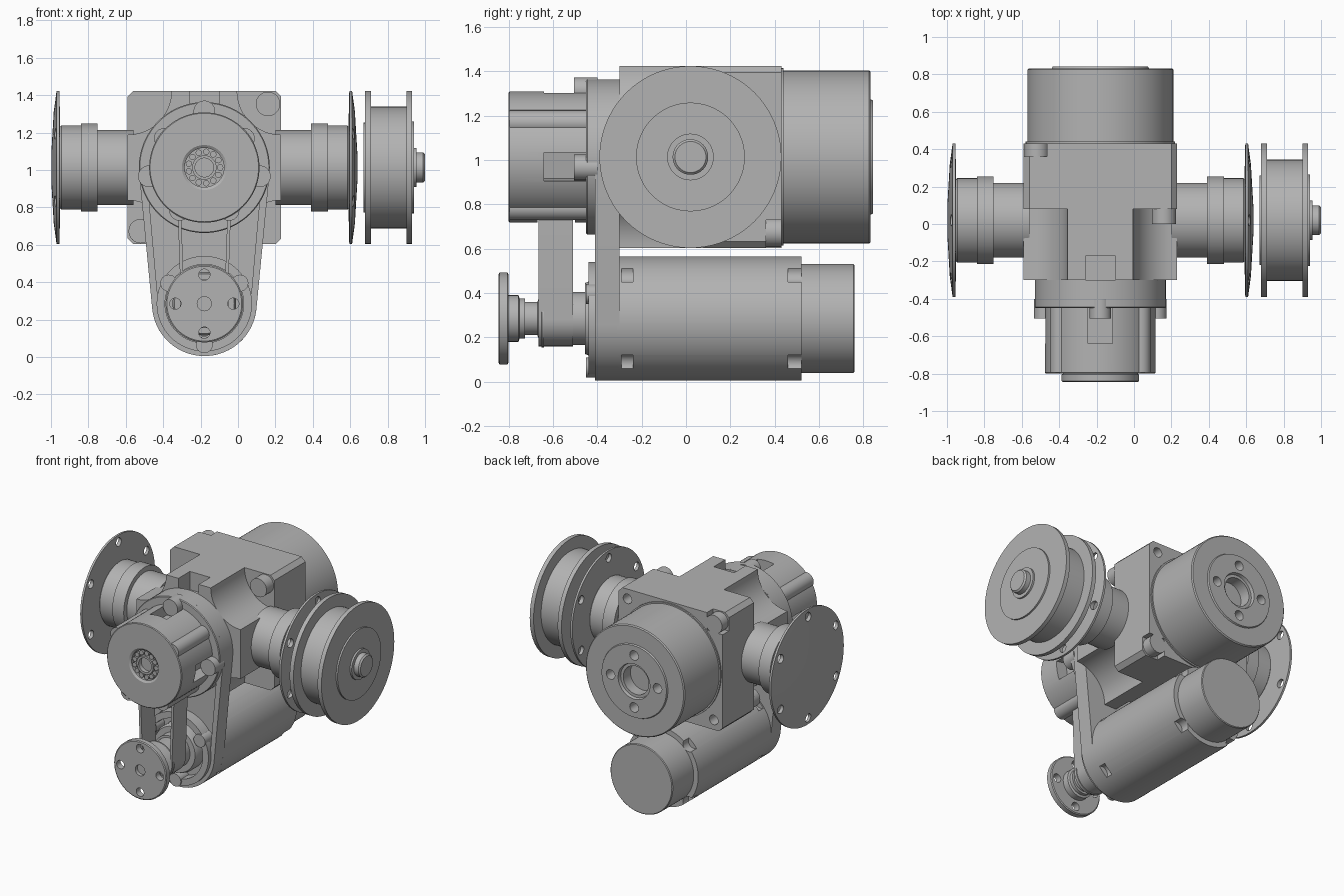
import bpy, bmesh, math
from math import sin, cos, pi, radians
from mathutils import Vector

if "Cube" in bpy.data.objects:
    bpy.data.objects.remove(bpy.data.objects["Cube"])

grey = bpy.data.materials.new("machined grey")
grey.use_nodes = True
COLOUR = (0.45, 0.45, 0.45, 1)
grey.diffuse_color = COLOUR
grey.node_tree.nodes["Principled BSDF"].inputs["Base Color"].default_value = COLOUR

CX, CZ, CY = -0.18, 1.013, 0.02     # main axis x and z, cross axis y
LZ = 0.285                          # lower motor axis height


def finish(name, bm):
    bmesh.ops.recalc_face_normals(bm, faces=bm.faces[:])
    me = bpy.data.meshes.new(name)
    bm.to_mesh(me)
    bm.free()
    me.materials.append(grey)
    ob = bpy.data.objects.new(name, me)
    bpy.context.collection.objects.link(ob)
    return ob


def loft(name, rings, closed=False):
    """Skin rings of points; cap the ends unless the loop closes."""
    bm = bmesh.new()
    vs = [[bm.verts.new(p) for p in ring] for ring in rings]
    pairs = list(zip(vs, vs[1:])) + ([(vs[-1], vs[0])] if closed else [])
    for a, b in pairs:
        for i in range(len(a)):
            j = (i + 1) % len(a)
            bm.faces.new((a[i], a[j], b[j], b[i]))
    if not closed:
        bm.faces.new(vs[0])
        bm.faces.new(vs[-1])
    return finish(name, bm)


def turn(name, axis, centre, profile, n=64, closed=False):
    """Turned part: profile of (position, radius) along the x or y axis."""
    a, b = centre
    rings = []
    for t, r in profile:
        pts = [(a + r * cos(2 * pi * i / n), b + r * sin(2 * pi * i / n)) for i in range(n)]
        rings.append([(t, p, q) if axis == "x" else (p, t, q) for p, q in pts])
    return loft(name, rings, closed)


def rod(name, axis, centre, t0, t1, r, n=24):
    return turn(name, axis, centre, [(t0, r), (t1, r)], n)


def box(name, x0, x1, y0, y1, z0, z1):
    return loft(name, [[(x0, y, z0), (x1, y, z0), (x1, y, z1), (x0, y, z1)] for y in (y0, y1)])


def teardrop(top, low, y):
    """Outline around a circle on the main axis and one on the lower axis."""
    a = math.asin((low - top) / (CZ - LZ))
    pts = []
    for r, z, s, e in ((top, CZ, a, pi - a), (low, LZ, pi - a, 2 * pi + a)):
        for i in range(33):
            t = s + (e - s) * i / 32
            pts.append((CX + r * cos(t), y, z + r * sin(t)))
    return pts


def cut(ob, cutters):
    for c in cutters:
        m = ob.modifiers.new("cut", "BOOLEAN")
        m.object, m.operation, m.solver = c, "DIFFERENCE", "EXACT"
    dg = bpy.context.evaluated_depsgraph_get()
    me = bpy.data.meshes.new_from_object(ob.evaluated_get(dg))
    ob.modifiers.clear()
    ob.data = me
    for c in cutters:
        bpy.data.objects.remove(c)
    return ob


def around(centre, r, n, start=0):
    return [(centre[0] + r * cos(radians(start) + 2 * pi * i / n),
             centre[1] + r * sin(radians(start) + 2 * pi * i / n)) for i in range(n)]


main, low, cross = (CX, CZ), (CX, LZ), (CY, CZ)

# Gear housing block with chamfered corners
h, c = 0.41, 0.03
outline = [(h, c - h), (h, h - c), (h - c, h), (c - h, h), (-h, h - c), (-h, c - h), (c - h, -h), (h - c, -h)]
block = loft("gear_housing", [[(CX + x, y, CZ + z) for x, z in outline] for y in (-0.3, 0.43)])
cutters = []
for sz in (1, -1):
    for sx in (1, -1):
        # scooped front corners
        cutters.append(rod("scoop", "y", (CX + sx * h, CZ + sz * h), -0.4, 0.08, 0.235, 48))
        if sx == sz:
            cutters.append(rod("hole", "y", (CX + sx * 0.34, CZ + sz * 0.34), 0.3, 0.5, 0.034))
    # front slot, top and bottom
    z = CZ + sz * h
    cutters.append(box("slot", CX - 0.08, CX + 0.08, -0.4, -0.17, z - 0.13, z + 0.13))
    # rear corner notch
    x = CX - sz * h
    cutters.append(box("notch", x - 0.125, x + 0.125, 0.36, 0.5, z - 0.125, z + 0.125))
cut(block, cutters)
for sz, label in ((1, "top"), (-1, "bottom")):
    rod("front_lug_" + label, "y", (CX + sz * 0.34, CZ + sz * 0.34), 0.0, 0.1, 0.065, 32)
    rod("rear_lug_" + label, "y", (CX - sz * 0.34, CZ + sz * 0.34), 0.34, 0.43, 0.065, 32)

# Large rear drum with bore and screw holes
drum = turn("rear_drum", "y", main, [(0.4, 0.4), (0.44, 0.4), (0.44, 0.39), (0.825, 0.39), (0.832, 0.383),
            (0.832, 0.26), (0.842, 0.255), (0.842, 0.125), (0.82, 0.12), (0.82, 0.1), (0.74, 0.1)], 96)
cut(drum, [rod("hole", "y", p, 0.76, 0.9, 0.034) for p in around(main, 0.185, 4, 90)])

# Output tubes and flanges on both sides
for s, label in ((1, "left"), (-1, "right")):
    def at(d):
        return CX + s * d
    turn(label + "_output_tube", "x", cross, [(at(t), r) for t, r in (
        (0.38, 0.2), (0.57, 0.2), (0.57, 0.235), (0.66, 0.235), (0.66, 0.225), (0.765, 0.225), (0.78, 0.21))])
    flange = turn(label + "_flange", "x", cross, [(at(t), r) for t, r in (
        (0.77, 0.2), (0.775, 0.41), (0.79, 0.41), (0.805, 0.3), (0.818, 0.08))], 80)
    cut(flange, [rod("hole", "x", p, at(0.7), at(0.9), 0.03) for p in around(cross, 0.36, 6, 90)])

# Separate outer pulley
turn("outer_pulley", "x", cross, [
    (0.67, 0.24), (0.68, 0.24), (0.68, 0.41), (0.71, 0.41), (0.71, 0.325), (0.9, 0.325), (0.9, 0.41),
    (0.93, 0.41), (0.93, 0.245), (0.942, 0.245), (0.942, 0.105), (0.955, 0.105), (0.955, 0.08),
    (0.99, 0.08), (1.0, 0.07)], 80)

# Carrier arm joining the two axes, with a sunken face
arm = loft("carrier_arm", [teardrop(0.35, 0.28, y) for y in (-0.41, -0.3)])
cut(arm, [loft("recess", [teardrop(0.31, 0.245, y) for y in (-0.5, -0.36)])])
turn("arm_collar", "y", main, [(-0.45, 0.345), (-0.445, 0.35), (-0.31, 0.35)], 80)
turn("motor_ring", "y", low, [(-0.44, 0.255), (-0.34, 0.255), (-0.34, 0.21), (-0.44, 0.21)], closed=True)
for i, p in enumerate(around(low, 0.22, 3, 30)):
    rod("motor_screw_%d" % i, "y", p, -0.45, -0.35, 0.045)

# Front gearbox with windows and a bearing seat
gearbox = turn("front_gearbox", "y", main, [(-0.35, 0.295), (-0.795, 0.295), (-0.8, 0.29), (-0.8, 0.12), (-0.79, 0.105),
               (-0.765, 0.105), (-0.765, 0.065), (-0.79, 0.065), (-0.79, 0.05), (-0.76, 0.05)], 80)
angles = (90, -9, 189)
cutters = []
for d in angles:
    w = box("window", -0.065, 0.065, -0.64, -0.45, 0.21, 0.45)
    w.rotation_euler.y = radians(90 - d)
    w.location = (CX, 0, CZ)
    cutters.append(w)
# belt opening underneath
cutters.append(box("opening", CX - 0.17, CX + 0.17, -0.67, -0.5, 0.6, 0.93))
bpy.context.view_layer.update()
cut(gearbox, cutters)
for d in angles:
    p = around(main, 0.3, 1, d)[0]
    rod("gearbox_screw_%d" % d, "y", p, -0.505, -0.4, 0.058)
for d in (36, 144, 240, 300):
    rod("gearbox_rib_%d" % d, "y", around(main, 0.265, 1, d)[0], -0.795, -0.4, 0.055)
for i, p in enumerate(around(main, 0.085, 13)):
    rod("bearing_roller_%d" % i, "y", p, -0.788, -0.76, 0.017, 12)

# Drive belt
belt = [teardrop(0.15 - t, 0.125 - t, y) for t, y in ((0, -0.665), (0, -0.51), (0.018, -0.51), (0.018, -0.665))]
loft("drive_belt", belt, closed=True)

# Lower shaft with belt pulley and end disc
turn("lower_shaft", "y", low, [
    (-0.82, 0.09), (-0.8, 0.105), (-0.755, 0.105), (-0.75, 0.09), (-0.725, 0.09), (-0.725, 0.075), (-0.67, 0.075),
    (-0.65, 0.13), (-0.64, 0.13), (-0.64, 0.105), (-0.515, 0.105), (-0.515, 0.12), (-0.455, 0.12),
    (-0.455, 0.16), (-0.43, 0.17), (-0.34, 0.17)])
disc = turn("end_disc", "y", low, [(-0.845, 0.2), (-0.84, 0.207), (-0.805, 0.207), (-0.8, 0.2)])
cut(disc, [rod("hole", "y", p, -0.9, -0.75, 0.03) for p in around(low, 0.155, 4, 90)]
    + [rod("bore", "y", low, -0.9, -0.82, 0.038)])

# Lower motor with notched rims
motor = turn("lower_motor", "y", low, [(-0.31, 0.28), (0.52, 0.28), (0.52, 0.245), (0.755, 0.245), (0.76, 0.24)], 80)
cutters = []
for x, z in around(low, 0.29, 4, 45):
    for y0, y1 in ((-0.29, -0.24), (0.46, 0.53)):
        cutters.append(rod("notch", "y", (x, z), y0, y1, 0.045))
cut(motor, cutters)

# Smooth round surfaces, keep machined edges crisp
bpy.ops.object.select_all(action="DESELECT")
for ob in bpy.context.collection.objects:
    if ob.type == "MESH":
        ob.select_set(True)
        bpy.context.view_layer.objects.active = ob
bpy.ops.object.shade_smooth_by_angle(angle=radians(30))
